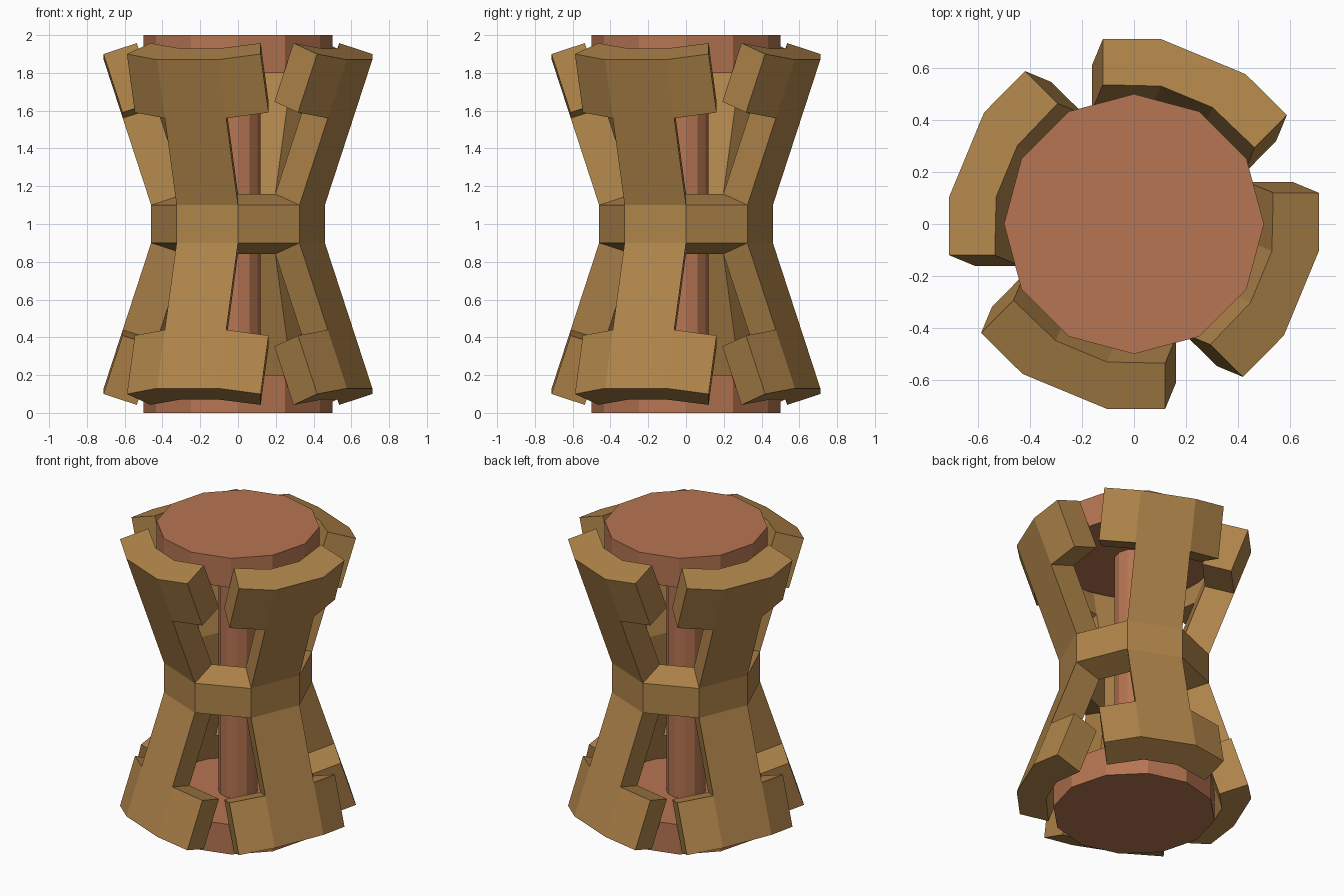
import bpy, bmesh, math
from mathutils import Vector

if "Cube" in bpy.data.objects:
    bpy.data.objects.remove(bpy.data.objects["Cube"])


def material(name, rgb):
    m = bpy.data.materials.new(name)
    m.diffuse_color = (*rgb, 1)
    m.use_nodes = True
    m.node_tree.nodes["Principled BSDF"].inputs["Base Color"].default_value = m.diffuse_color
    return m


copper = material("copper brown", (0.47, 0.176, 0.084))
bronze = material("golden brown", (0.43, 0.232, 0.068))


def finish(bm, name, mat):
    bmesh.ops.remove_doubles(bm, verts=bm.verts, dist=0.002)
    bmesh.ops.recalc_face_normals(bm, faces=bm.faces)
    me = bpy.data.meshes.new(name)
    bm.to_mesh(me)
    bm.free()
    me.materials.append(mat)
    ob = bpy.data.objects.new(name, me)
    bpy.context.collection.objects.link(ob)
    return ob


# Spool core: a 12-sided lathe of two end discs joined by a thin post
bm = bmesh.new()
rings = []
for r, z in [(0.5, 0), (0.5, 0.2), (0.12, 0.2), (0.12, 1.8), (0.5, 1.8), (0.5, 2)]:
    rings.append([bm.verts.new((r * math.cos(i * math.pi / 6),
                                r * math.sin(i * math.pi / 6), z)) for i in range(12)])
for a, b in zip(rings, rings[1:]):
    for i in range(12):
        j = (i + 1) % 12
        bm.faces.new((a[i], a[j], b[j], b[i]))
bm.faces.new(rings[0])
bm.faces.new(rings[-1])
finish(bm, "spool_core", copper)

# Cage: octagonal waist ring with four flared arms up and four down
HALF = 0.46 * math.sin(math.pi / 8)
APOTHEM = 0.46 * math.cos(math.pi / 8)
UP, OUT = 0.943, 0.333            # direction of the flared arm
OUTER = [(-0.383, 0.09), (-HALF, 0), (HALF, 0), (0.383, 0.09)]          # side, depth
INNER = [(-0.316, 0.263), (-0.107, 0.177), (0.107, 0.177), (0.316, 0.263)]
S_LOW, S_TOP = 0.488, 0.8165      # clamp pad extent along the arm

bm = bmesh.new()


def point(angle, sign, side, depth, s):
    r = APOTHEM + OUT * s - UP * depth
    z = 1 + sign * (0.1 + UP * s + OUT * depth)
    c, n = math.cos(angle), math.sin(angle)
    return Vector((r * c - side * n, r * n + side * c, z))


def quad(*pts):
    bm.faces.new([bm.verts.new(p) for p in pts])


for k in range(8):
    ang = math.radians(-112.5 + 45 * k)

    # waist ring, outside and inside
    for prof in (OUTER, INNER):
        a, b = prof[1], prof[2]
        quad(point(ang, -1, *a, 0), point(ang, -1, *b, 0),
             point(ang, 1, *b, 0), point(ang, 1, *a, 0))

    for sign in (1, -1):
        def o(i, s):
            return point(ang, sign, *OUTER[i], s)

        def n(i, s):
            return point(ang, sign, *INNER[i], s)

        if k % 2:                 # bare bar between two arms
            quad(o(1, 0), o(2, 0), n(2, 0), n(1, 0))
            continue
        # arm shaft
        for f in (o, n):
            quad(f(1, 0), f(2, 0), f(2, S_LOW), f(1, S_LOW))
        for i in (1, 2):
            quad(o(i, 0), n(i, 0), n(i, S_LOW), o(i, S_LOW))
        # curved clamp pad in three facets, closed at ends and underside
        for i in range(3):
            for f in (o, n):
                quad(f(i, S_LOW), f(i + 1, S_LOW), f(i + 1, S_TOP), f(i, S_TOP))
            quad(o(i, S_TOP), o(i + 1, S_TOP), n(i + 1, S_TOP), n(i, S_TOP))
            if i != 1:
                quad(o(i, S_LOW), o(i + 1, S_LOW), n(i + 1, S_LOW), n(i, S_LOW))
        for i in (0, 3):
            quad(o(i, S_LOW), n(i, S_LOW), n(i, S_TOP), o(i, S_TOP))
finish(bm, "clamp_cage", bronze)
